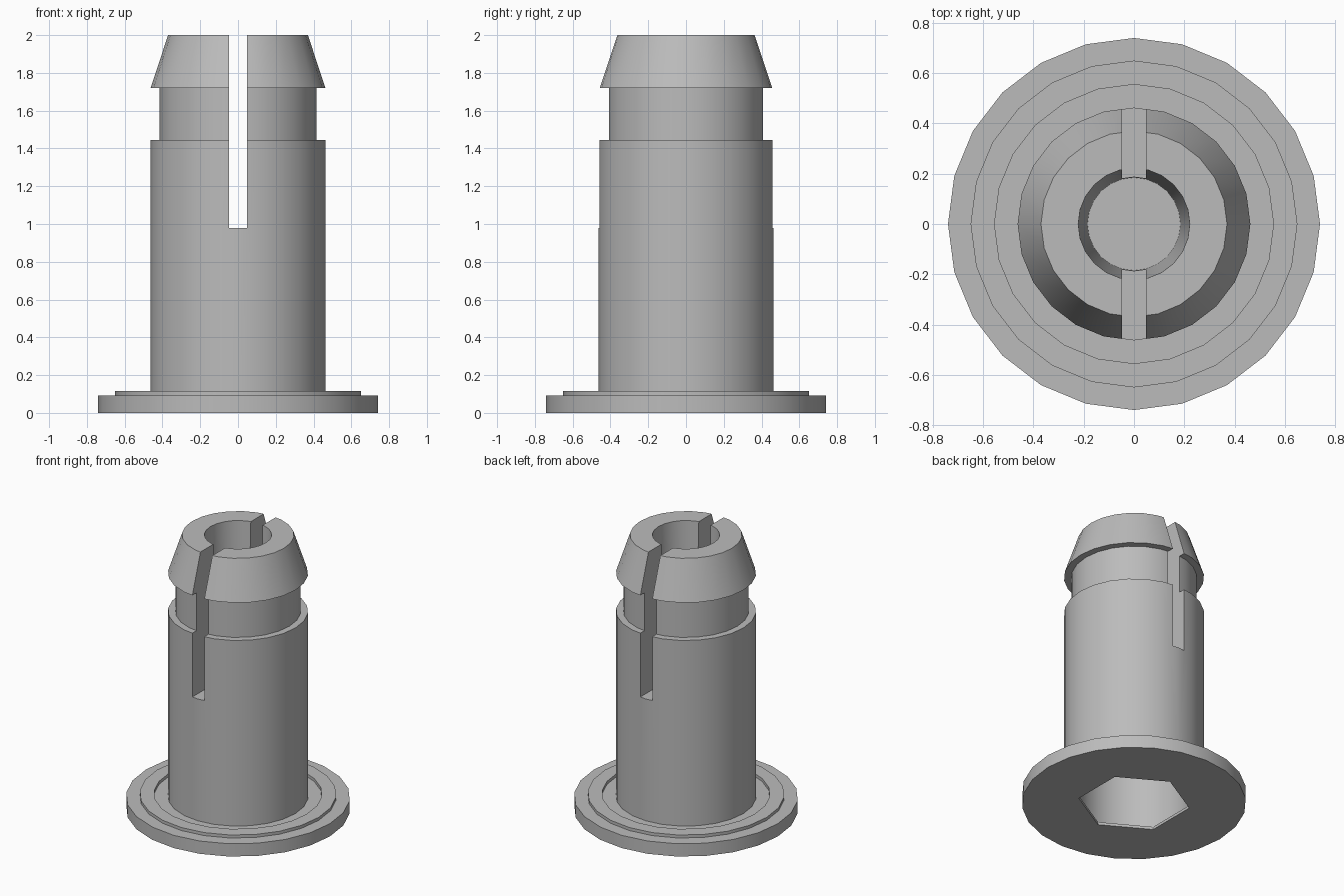
import bpy
import bmesh
import math
from mathutils import Matrix, Vector

cube = bpy.data.objects.get("Cube")
if cube:
    bpy.data.objects.remove(cube, do_unlink=True)

SIDES = 24

# Single plain grey
grey = bpy.data.materials.new("plain_grey")
grey.use_nodes = True
colour = (0.5, 0.5, 0.5, 1)
grey.diffuse_color = colour
grey.node_tree.nodes["Principled BSDF"].inputs["Base Color"].default_value = colour


def make_object(name, bm):
    bmesh.ops.recalc_face_normals(bm, faces=bm.faces)
    mesh = bpy.data.meshes.new(name)
    bm.to_mesh(mesh)
    bm.free()
    mesh.materials.append(grey)
    obj = bpy.data.objects.new(name, mesh)
    bpy.context.collection.objects.link(obj)
    return obj


def lathe(name, profile):
    """Spin an (r, z) profile that starts and ends on the axis."""
    bm = bmesh.new()
    verts = [bm.verts.new((r, 0, z)) for r, z in profile]
    edges = [bm.edges.new(pair) for pair in zip(verts, verts[1:])]
    bmesh.ops.spin(bm, geom=verts + edges, cent=(0, 0, 0), axis=(0, 0, 1),
                   angle=math.tau, steps=SIDES, use_merge=True)
    bmesh.ops.remove_doubles(bm, verts=bm.verts, dist=0.0001)
    return make_object(name, bm)


def prism(name, sides, radius, low, high, turn=0):
    bm = bmesh.new()
    place = Matrix.Translation((0, 0, (low + high) / 2)) @ Matrix.Rotation(turn, 4, "Z")
    bmesh.ops.create_cone(bm, cap_ends=True, segments=sides, radius1=radius,
                          radius2=radius, depth=high - low, matrix=place)
    return make_object(name, bm)


def block(name, centre, size):
    bm = bmesh.new()
    bmesh.ops.create_cube(bm, size=1, matrix=Matrix.LocRotScale(Vector(centre), None, Vector(size)))
    return make_object(name, bm)


# Flange with raised rim, shaft, neck, tapered head and blind bore
pin = lathe("flanged_snap_pin", [
    (0, 0), (0.74, 0), (0.74, 0.093),
    (0.65, 0.093), (0.65, 0.115), (0.555, 0.115), (0.555, 0.093),
    (0.463, 0.093), (0.463, 1.445),
    (0.415, 1.445), (0.415, 1.72),
    (0.463, 1.72), (0.37, 2),
    (0.222, 2), (0.185, 0.93), (0, 0.93),
])

# Slot through the head, round cavity below and its six-sided mouth
cutters = [
    block("slot_cutter", (0, 0, 1.54), (0.096, 1.2, 1.12)),
    prism("cavity_cutter", SIDES, 0.375, 0.02, 0.74),
    prism("hex_mouth_cutter", 6, 0.37, -0.1, 0.03, math.radians(30)),
]
# The hex must have a corner on the y axis
hex_mesh = cutters[-1].data
if not any(abs(v.co.x) < 0.001 for v in hex_mesh.vertices):
    hex_mesh.transform(Matrix.Rotation(math.radians(30), 4, "Z"))

bpy.ops.object.select_all(action="DESELECT")
bpy.context.view_layer.objects.active = pin
pin.select_set(True)
for cutter in cutters:
    cutter.hide_render = True
    mod = pin.modifiers.new(cutter.name, "BOOLEAN")
    mod.operation = "DIFFERENCE"
    mod.solver = "EXACT"
    mod.object = cutter
    bpy.ops.object.modifier_apply(modifier=mod.name)
for cutter in cutters:
    bpy.data.objects.remove(cutter, do_unlink=True)

# Smooth round walls, crisp rims
bpy.ops.object.shade_smooth_by_angle(angle=math.radians(25))
